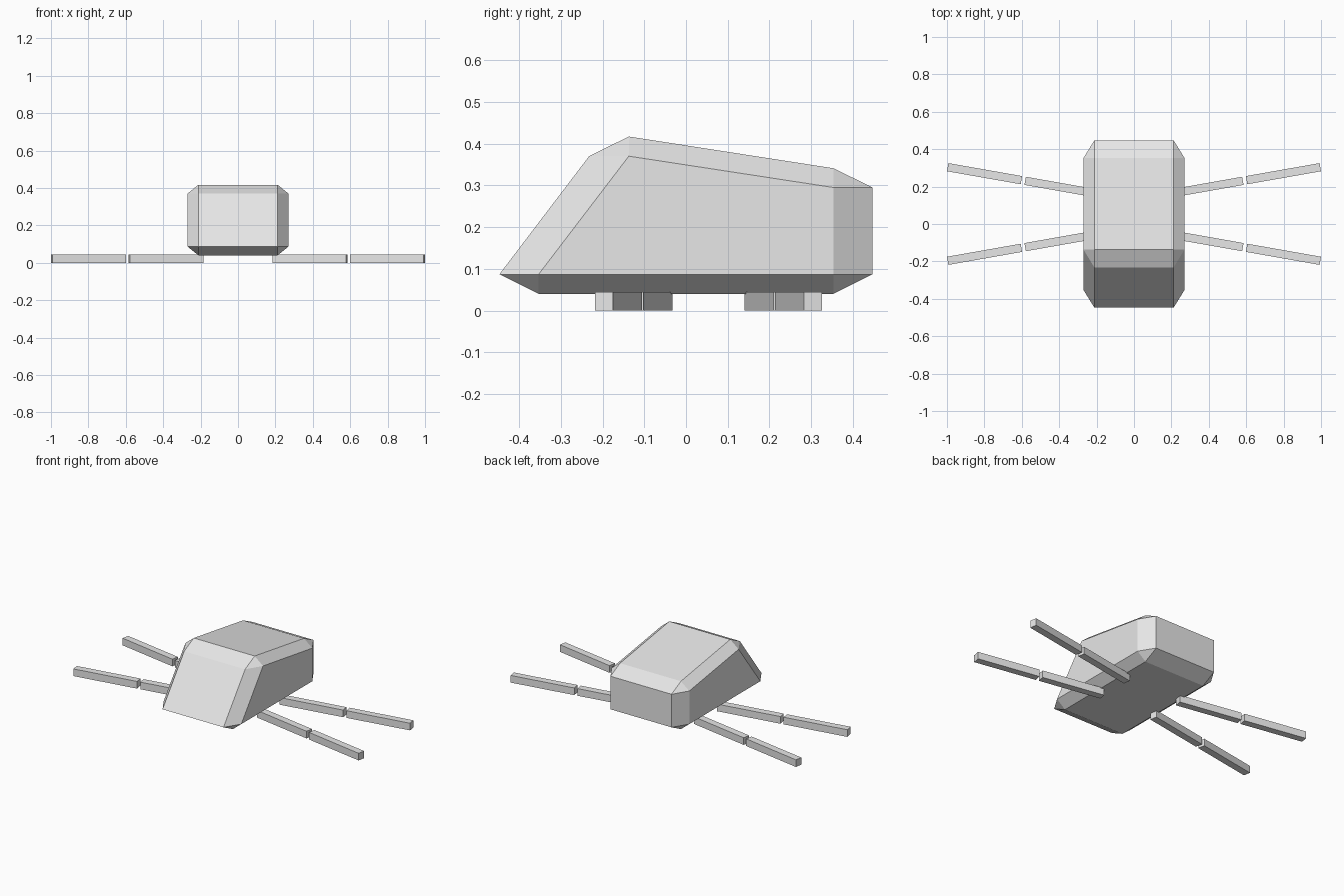
import bpy, bmesh, math

if "Cube" in bpy.data.objects:
    bpy.data.objects.remove(bpy.data.objects["Cube"])

grey = bpy.data.materials.new("light_grey")
grey.diffuse_color = (0.8, 0.8, 0.8, 1)
grey.use_nodes = True
grey.node_tree.nodes["Principled BSDF"].inputs["Base Color"].default_value = grey.diffuse_color


def finish(bm, name):
    bmesh.ops.recalc_face_normals(bm, faces=bm.faces[:])
    mesh = bpy.data.meshes.new(name)
    bm.to_mesh(mesh)
    bm.free()
    mesh.materials.append(grey)
    obj = bpy.data.objects.new(name, mesh)
    bpy.context.collection.objects.link(obj)
    return obj


# Body: wedge with chamfered edges, a centre profile and narrower side panels
HALF, INNER = 0.27, 0.212
profile = [(-0.447, 0.087), (-0.353, 0.04), (0.353, 0.04), (0.447, 0.087),
           (0.447, 0.295), (0.353, 0.341), (-0.137, 0.417), (-0.232, 0.37)]
panel = [(-0.353, 0.087), (0.353, 0.087), (0.353, 0.295), (-0.137, 0.37)]

bm = bmesh.new()
rims = []
for s in (-1, 1):
    rim = [bm.verts.new((s * INNER, y, z)) for y, z in profile]
    side = [bm.verts.new((s * HALF, y, z)) for y, z in panel]
    rims.append(rim)
    bm.faces.new(side)
    for i in range(4):
        a, b, c = rim[2 * i], rim[2 * i + 1], rim[(2 * i + 2) % 8]
        bm.faces.new((a, b, side[i]))                        # corner
        bm.faces.new((b, c, side[(i + 1) % 4], side[i]))     # chamfer
for i in range(8):
    j = (i + 1) % 8
    bm.faces.new((rims[0][i], rims[0][j], rims[1][j], rims[1][i]))
finish(bm, "body")


# Legs: two square bars each, splayed by ten degrees
def leg_bar(name, x, y, angle):
    bm = bmesh.new()
    bmesh.ops.create_cube(bm, size=1)
    bmesh.ops.scale(bm, vec=(0.4, 0.044, 0.045), verts=bm.verts)
    obj = finish(bm, name)
    obj.location = (x, y, 0.0225)
    obj.rotation_euler.z = angle


for sx, side in ((-1, "left"), (1, "right")):
    for sy, end, y_in, y_out in ((-1, "front", -0.089, -0.162),
                                 (1, "rear", 0.196, 0.269)):
        angle = sx * sy * math.radians(10)
        leg_bar(f"{end}_{side}_inner_leg", sx * 0.385, y_in, angle)
        leg_bar(f"{end}_{side}_outer_leg", sx * 0.799, y_out, angle)
